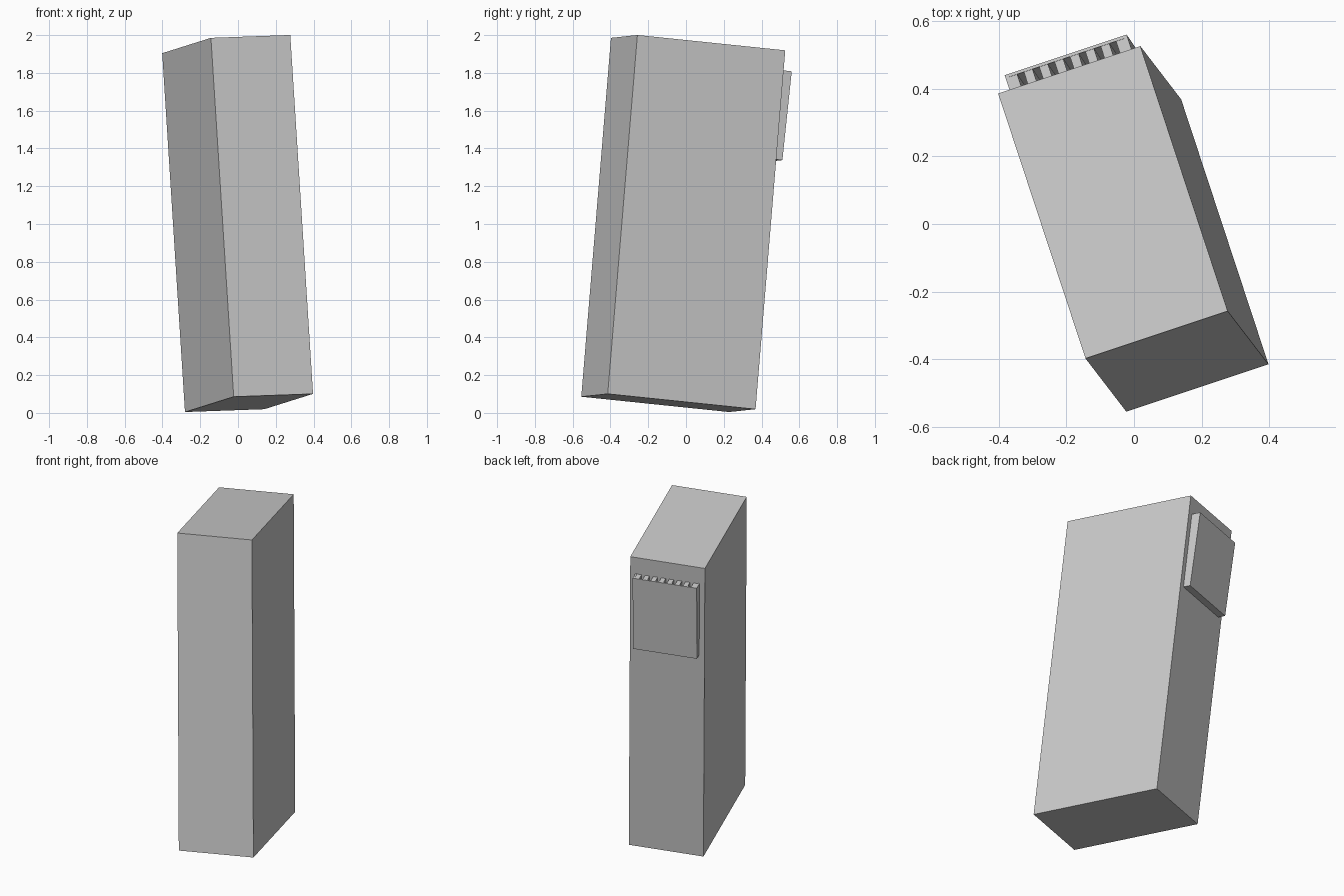
import bpy, bmesh
from mathutils import Vector, Matrix

if "Cube" in bpy.data.objects:
    bpy.data.objects.remove(bpy.data.objects["Cube"])

# Tilted local frame: x = width, y = depth (to the back), z = height
w = Vector((0.948, 0.316, 0.034)).normalized()
u = Vector((-0.058, 0.084, 0.995))
u = (u - w * u.dot(w)).normalized()
d = u.cross(w)
FRAME = Matrix((w, d, u)).transposed().to_4x4()
FRAME.translation = (-0.002, -0.0145, 1.0025)


def prism(name, x0, x1, profile):
    """Extrude a (y, z) profile from x0 to x1 in the tilted frame."""
    bm = bmesh.new()
    face = bm.faces.new([bm.verts.new((x0, y, z)) for y, z in profile])
    new = bmesh.ops.extrude_face_region(bm, geom=[face])["geom"]
    verts = [v for v in new if isinstance(v, bmesh.types.BMVert)]
    bmesh.ops.translate(bm, verts=verts, vec=(x1 - x0, 0, 0))
    bmesh.ops.recalc_face_normals(bm, faces=bm.faces)
    bm.transform(FRAME)
    mesh = bpy.data.meshes.new(name)
    bm.to_mesh(mesh)
    bm.free()
    obj = bpy.data.objects.new(name, mesh)
    bpy.context.collection.objects.link(obj)
    return obj


W, D, H = 0.443, 0.828, 1.91
back = D / 2

# Main cabinet
prism("cabinet", -W / 2, W / 2,
      [(-back, -H / 2), (back, -H / 2), (back, H / 2), (-back, H / 2)])

# Vent hood on the back: slightly tapered, open at the top
top, bottom, half, wall = 0.85, 0.376, 0.19, 0.009
y_top, y_bot = back + 0.056, back + 0.045
prism("hood_cover", -half, half,
      [(y_top - wall, top), (y_top, top), (y_bot, bottom), (y_bot - wall, bottom)])
for name, x0 in (("hood_left_side", -half), ("hood_right_side", half - wall)):
    prism(name, x0, x0 + wall,
          [(back, top), (y_top - wall, top), (y_bot - wall, bottom), (back, bottom)])
prism("hood_floor", -half + wall, half - wall,
      [(back, bottom), (y_bot - wall, bottom), (y_bot - wall, bottom + wall), (back, bottom + wall)])

# Row of fins inside the hood opening
count, fin = 8, 0.027
span = 2 * (half - wall) - fin
for i in range(count):
    x0 = -half + wall + span * i / (count - 1)
    prism(f"hood_fin_{i + 1}", x0, x0 + fin,
          [(back, top - 0.003), (y_top - wall, top - 0.003),
           (y_bot - wall, bottom + wall), (back, bottom + wall)])
